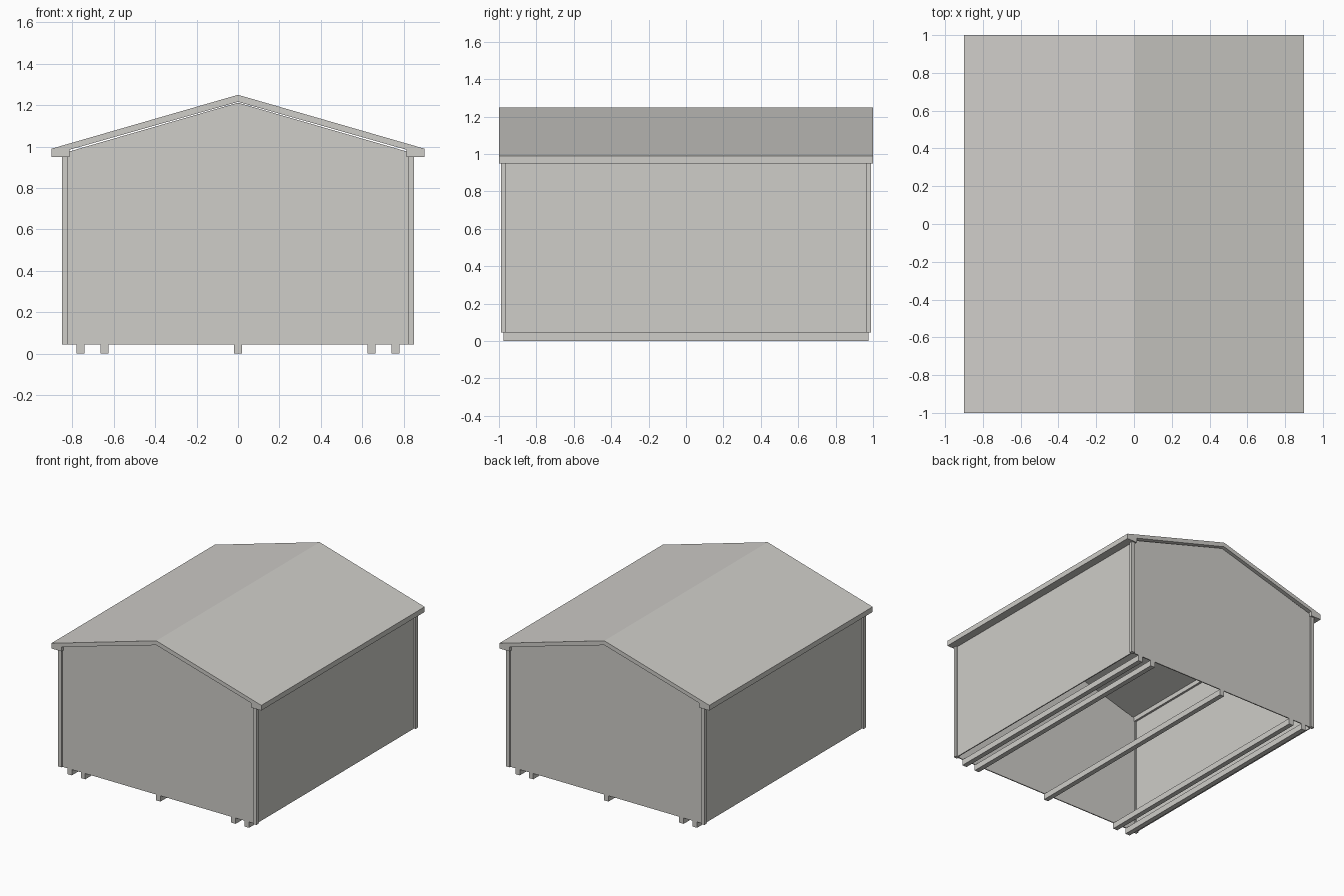
import bpy

if "Cube" in bpy.data.objects:
    bpy.data.objects.remove(bpy.data.objects["Cube"])

grey = bpy.data.materials.new("warm light grey")
grey.diffuse_color = (0.62, 0.61, 0.58, 1)
grey.use_nodes = True
grey.node_tree.nodes["Principled BSDF"].inputs["Base Color"].default_value = grey.diffuse_color

BASE = 0.045   # underside of the walls, top of the skids
EAVE = 0.95


def extrude_y(name, profile, y0, y1):
    """Solid made by sweeping an x-z profile along y."""
    n = len(profile)
    verts = [(x, y0, z) for x, z in profile] + [(x, y1, z) for x, z in profile]
    faces = [tuple(range(n)), tuple(range(2 * n - 1, n - 1, -1))]
    faces += [(i, i + n, (i + 1) % n + n, (i + 1) % n) for i in range(n)]
    mesh = bpy.data.meshes.new(name)
    mesh.from_pydata(verts, [], faces)
    mesh.materials.append(grey)
    obj = bpy.data.objects.new(name, mesh)
    bpy.context.collection.objects.link(obj)
    return obj


def box(name, x0, x1, y0, y1, z0, z1):
    return extrude_y(name, [(x0, z0), (x1, z0), (x1, z1), (x0, z1)], y0, y1)


# Gabled roof sheet with boxed eaves, hollow underneath
half = [(0.9, 0.99), (0.9, EAVE), (0.813, EAVE), (0.813, 0.985)]
extrude_y("roof",
          [(0, 1.25)] + half + [(0, 1.216)] + [(-x, z) for x, z in reversed(half)],
          -1, 1)

# Gable end walls; the building is open underneath
gable = [(-0.83, BASE), (0.83, BASE), (0.83, 0.972), (0, 1.212), (-0.83, 0.972)]
extrude_y("front_wall", gable, -0.977, -0.969)
extrude_y("back_wall", gable, 0.969, 0.977)

# Side walls and corner posts
for sx, side in ((-1, "left"), (1, "right")):
    a, b = sorted((sx * 0.829, sx * 0.837))
    box(side + "_wall", a, b, -0.975, 0.975, BASE, EAVE + 0.005)
    for sy, end in ((-1, "front"), (1, "back")):
        xa, xb = sorted((sx * 0.82, sx * 0.85))
        ya, yb = sorted((sy * 0.962, sy * 0.988))
        box(end + "_" + side + "_corner_post", xa, xb, ya, yb, BASE, EAVE + 0.005)

# Floor skids
for i, x in enumerate((-0.76, -0.645, 0, 0.645, 0.76)):
    box("skid_%d" % (i + 1), x - 0.019, x + 0.019, -0.977, 0.977, 0, BASE)
